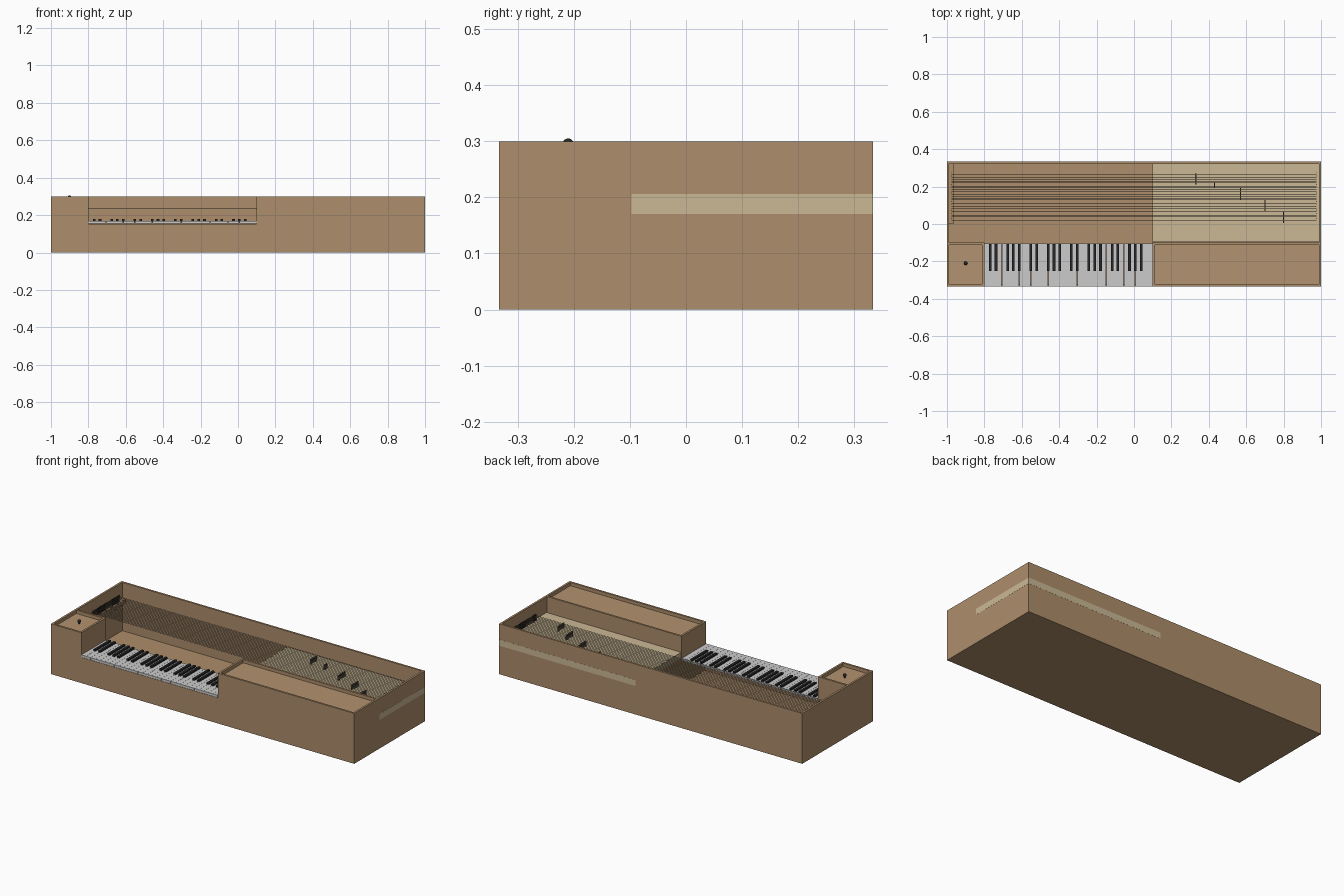
import bpy, bmesh
from mathutils import Matrix, Vector

if "Cube" in bpy.data.objects:
    bpy.data.objects.remove(bpy.data.objects["Cube"])


def material(name, rgb):
    m = bpy.data.materials.new(name)
    m.diffuse_color = (*rgb, 1)
    m.use_nodes = True
    m.node_tree.nodes["Principled BSDF"].inputs["Base Color"].default_value = m.diffuse_color
    return m


WOOD = material("wood", (0.42, 0.27, 0.145))
LID = material("lid_wood", (0.45, 0.29, 0.16))
PALE = material("pale_wood", (0.60, 0.48, 0.30))
DARK = material("dark", (0.02, 0.02, 0.02))
METAL = material("string_metal", (0.13, 0.11, 0.08))


def finish(name, bm, mat=None):
    me = bpy.data.meshes.new(name)
    bm.to_mesh(me)
    bm.free()
    ob = bpy.data.objects.new(name, me)
    bpy.context.collection.objects.link(ob)
    if mat:
        me.materials.append(mat)
    return ob


def add_box(bm, x0, x1, y0, y1, z0, z1):
    c = Vector(((x0 + x1) / 2, (y0 + y1) / 2, (z0 + z1) / 2))
    size = Matrix.Diagonal((x1 - x0, y1 - y0, z1 - z0, 1))
    bmesh.ops.create_cube(bm, size=1, matrix=Matrix.Translation(c) @ size)


def boxes(name, mat, *bounds):
    bm = bmesh.new()
    for b in bounds:
        add_box(bm, *b)
    return finish(name, bm, mat)


def add_rod(bm, p, q, r, sides=6):
    p, q = Vector(p), Vector(q)
    d = q - p
    rot = d.to_track_quat('Z', 'Y').to_matrix().to_4x4()
    bmesh.ops.create_cone(bm, cap_ends=True, segments=sides, radius1=r, radius2=r,
                          depth=d.length, matrix=Matrix.Translation((p + q) / 2) @ rot)


T = 0.012                   # board thickness
D = 1 / 3                   # half depth
H = 0.30                    # case height
KL, KR, KB = -0.8, 0.1, -0.1    # keyboard opening: left, right, back

# Case: bottom, back and end walls
boxes("case_bottom", WOOD, (-1, 1, -D, D, 0, T))
boxes("back_wall", WOOD, (-1, 1, D - T, D, 0, H))
boxes("left_wall", WOOD, (-1, -1 + T, -D, D - T, 0, H))
boxes("right_wall", WOOD, (1 - T, 1, -D, D - T, 0, H))

# Front wall, lowered at the keyboard
bm = bmesh.new()
outline = [(-1, 0), (1, 0), (1, H), (KR, H), (KR, 0.153), (KL, 0.153), (KL, H), (-1, H)]
face = bm.faces.new([bm.verts.new((x, -D, z)) for x, z in outline])
ext = bmesh.ops.extrude_face_region(bm, geom=[face])
bmesh.ops.translate(bm, vec=(0, T, 0),
                    verts=[v for v in ext["geom"] if isinstance(v, bmesh.types.BMVert)])
bmesh.ops.recalc_face_normals(bm, faces=bm.faces)
finish("front_wall", bm, WOOD)

# Compartments either side of the keyboard, with sunken lids
boxes("left_compartment", WOOD,
      (KL - T, KL, -D + T, KB, T, H), (-1 + T, KL - T, KB - T, KB, T, H))
boxes("right_compartment", WOOD,
      (KR, KR + T, -D + T, KB, T, H), (KR + T, 1 - T, KB - T, KB, T, H))
boxes("left_lid", LID, (-1 + T, KL - T, -D + T, KB - T, 0.268, 0.28))
boxes("right_lid", LID, (KR + T, 1 - T, -D + T, KB - T, 0.268, 0.28))

# Lid knob: a short stem with a round head
bm = bmesh.new()
add_rod(bm, (-0.9, -0.21, 0.28), (-0.9, -0.21, 0.295), 0.005, 12)
bmesh.ops.create_uvsphere(bm, u_segments=16, v_segments=10, radius=0.01,
                          matrix=Matrix.Translation((-0.9, -0.21, 0.295)))
knob = finish("lid_knob", bm, DARK)
knob.data.shade_smooth()

# Soundboard let through the walls, on its cross partition
E = 0.0005
boxes("soundboard", PALE, (KR, 1 + E, KB + 0.003, D + E, 0.17, 0.206))
boxes("soundboard_partition", WOOD, (KR, KR + T, KB, D - T, T, 0.17))

# Keyboard: four octaves and one more natural
N = 29
w = (KR - KL) / N
naturals, sharps = bmesh.new(), bmesh.new()
for i in range(N):
    x = KL + i * w
    add_box(naturals, x + 0.0004, x + w - 0.0004, -D, KB - 0.004, 0.154, 0.168)
    if i % 7 in (0, 1, 3, 4, 5) and i < N - 1:
        add_box(sharps, x + w - 0.007, x + w + 0.007, -0.252, KB - 0.006, 0.16, 0.178)
finish("natural_keys", naturals)
finish("sharp_keys", sharps, DARK)

# Strings with a pin at each end
strings, pins = bmesh.new(), bmesh.new()
COUNT = 29
for i in range(COUNT):
    y = 0.02 + i * 0.255 / (COUNT - 1)
    add_rod(strings, (-0.975, y, 0.236), (0.975, y, 0.236), 0.0011)
    add_rod(pins, (-0.975, y, 0.206), (-0.975, y, 0.245), 0.002)
    add_rod(pins, (0.975, y, 0.206), (0.975, y, 0.245), 0.002)
finish("strings", strings, METAL)
finish("string_pins", pins, DARK)

# Left pin rail
boxes("pin_rail", WOOD, (-1 + T, -0.965, 0.0, D - T, 0.18, 0.206))

# Bridge posts stepping diagonally across the soundboard
bm = bmesh.new()
for x, y, half in ((0.33, 0.24, 0.03), (0.43, 0.21, 0.015), (0.57, 0.16, 0.033),
                   (0.70, 0.10, 0.03), (0.80, 0.035, 0.03)):
    add_box(bm, x - 0.003, x + 0.003, y - half, y + half, 0.206, 0.236)
finish("bridge_posts", bm, METAL)
